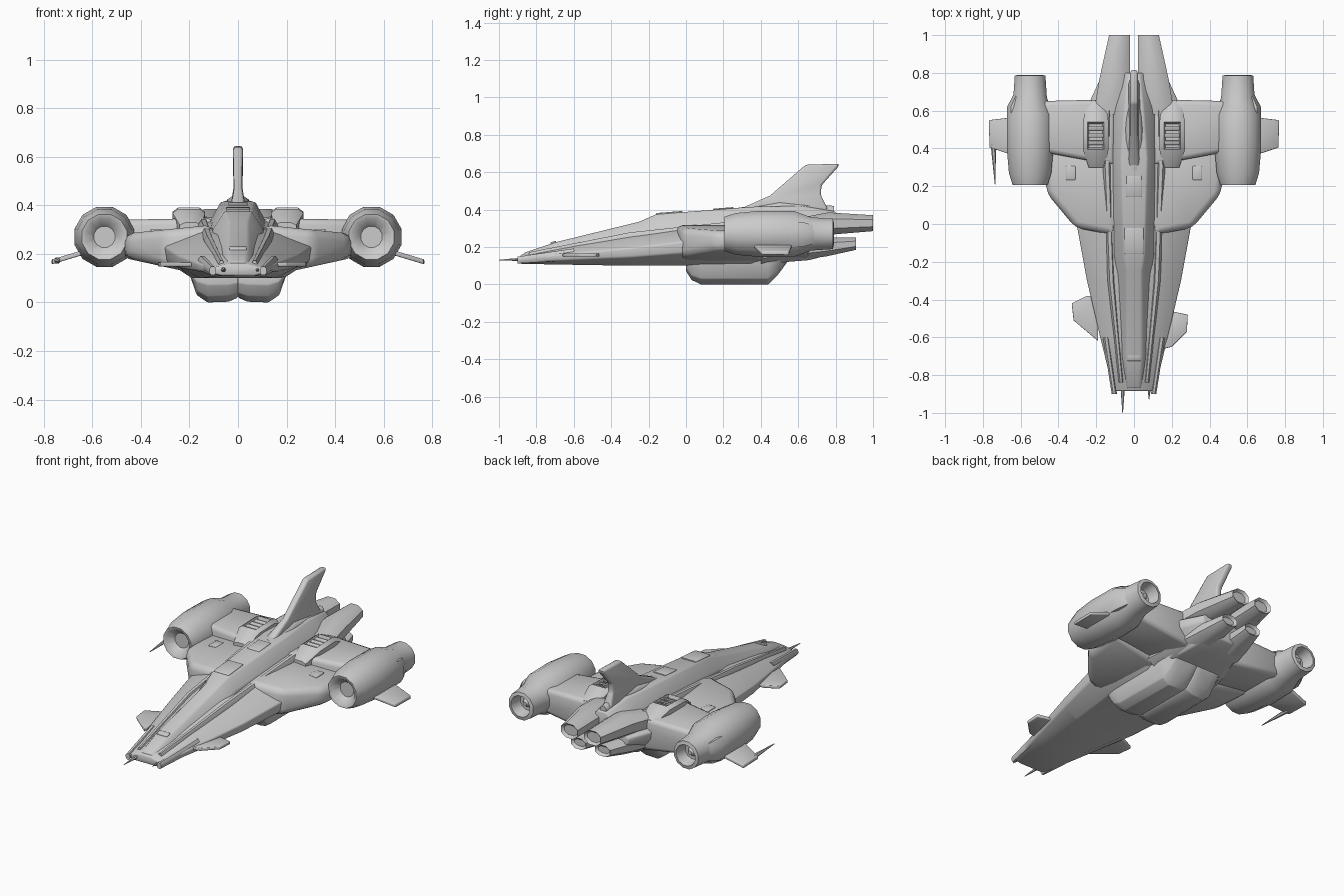
import bpy, bmesh, math
from mathutils import Vector

cube = bpy.data.objects.get("Cube")
if cube:
    bpy.data.objects.remove(cube, do_unlink=True)

GREY = (0.6, 0.6, 0.6, 1)
hull_grey = bpy.data.materials.new("hull grey")
hull_grey.use_nodes = True
hull_grey.diffuse_color = GREY
hull_grey.node_tree.nodes["Principled BSDF"].inputs["Base Color"].default_value = GREY


def finish(name, bm, mirror=False, bevel=0.0):
    """Turn a bmesh into a shaded object, optionally bevelled and mirrored."""
    bmesh.ops.recalc_face_normals(bm, faces=bm.faces)
    if bevel:
        sharp = [e for e in bm.edges if len(e.link_faces) == 2 and e.calc_face_angle() > 0.5]
        bmesh.ops.bevel(bm, geom=sharp, offset=bevel, segments=2, profile=0.5,
                        affect='EDGES', clamp_overlap=True)
    mesh = bpy.data.meshes.new(name)
    bm.to_mesh(mesh)
    bm.free()
    mesh.materials.append(hull_grey)
    obj = bpy.data.objects.new(name, mesh)
    bpy.context.collection.objects.link(obj)
    bpy.ops.object.select_all(action='DESELECT')
    obj.select_set(True)
    bpy.context.view_layer.objects.active = obj
    bpy.ops.object.shade_smooth_by_angle(angle=math.radians(48))
    if mirror:
        mod = obj.modifiers.new("Mirror", 'MIRROR')
        mod.use_mirror_merge = False
    return obj


def loft(name, rings, mirror=False, bevel=0.0, recess=None, depth=0.03):
    """Skin closed rings; recess sinks the face turned most toward a direction."""
    bm = bmesh.new()
    rows = [[bm.verts.new(p) for p in ring] for ring in rings]
    n = len(rows[0])
    for a, b in zip(rows, rows[1:]):
        for i in range(n):
            j = (i + 1) % n
            bm.faces.new((a[i], a[j], b[j], b[i]))
    bm.faces.new(rows[0])
    bm.faces.new(rows[-1])
    if recess:
        bmesh.ops.recalc_face_normals(bm, faces=bm.faces)
        way = Vector(recess)
        face = max(bm.faces, key=lambda f: f.normal.dot(way) + f.calc_area())
        bmesh.ops.inset_region(bm, faces=[face], thickness=0.014)
        for v in face.verts:
            v.co -= way * depth
    return finish(name, bm, mirror, bevel)


def sym(y, half):
    """Ring across the centre line from its right half, bottom to top."""
    return [(x, y, z) for x, z in half] + [(-x, y, z) for x, z in reversed(half)]


def octa(y, x0, x1, z0, z1, c=0.28):
    """Chamfered rectangular ring."""
    cx, cz = (x1 - x0) * c, (z1 - z0) * c
    pts = [(x0 + cx, z0), (x1 - cx, z0), (x1, z0 + cz), (x1, z1 - cz),
           (x1 - cx, z1), (x0 + cx, z1), (x0, z1 - cz), (x0, z0 + cz)]
    return [(x, y, z) for x, z in pts]


def slab(name, outline, low, high, mirror=True, bevel=0.0):
    """Plate from an (x, y) outline with heights given by functions of x."""
    return loft(name, [[(x, y, f(x)) for x, y in outline] for f in (low, high)], mirror, bevel)


def box(name, centre, size, mirror=False, bevel=0.004, tilt=0.0):
    x, y, z = centre
    a, b, c = (s / 2 for s in size)
    rise = b * math.tan(tilt)
    return loft(name, [[(x + i * a, y + s * b, z + s * rise + k * c)
                        for i, k in ((-1, -1), (1, -1), (1, 1), (-1, 1))] for s in (-1, 1)],
                mirror, bevel)


def spike(name, base, tip, r):
    bx, by, bz = base
    tx, ty, tz = tip
    steps = [i * math.tau / 6 for i in range(6)]
    return loft(name, [[(x + k * math.cos(a), y, z + k * math.sin(a)) for a in steps]
                       for x, y, z, k in ((bx, by, bz, r), (tx, ty, tz, r * 0.15))])


# Main hull: flat belly, blunt chine, sloping deck
stations = [(-0.885, 0.11, 0.11, 0.13, 0.158), (-0.6, 0.18, 0.105, 0.15, 0.22),
            (-0.3, 0.25, 0.1, 0.17, 0.275), (0, 0.305, 0.1, 0.2, 0.31),
            (0.35, 0.3, 0.105, 0.22, 0.34), (0.66, 0.23, 0.13, 0.25, 0.345),
            (0.79, 0.17, 0.165, 0.25, 0.33)]
loft("main_hull", [sym(y, [(w * 0.62, b), (w * 0.97, e - 0.03 * w / 0.3), (w, e + 0.03 * w / 0.3),
                           (w * 0.6, e * 0.25 + t * 0.75), (w * 0.35, t)])
                   for y, w, b, e, t in stations], bevel=0.008)

# Raised spine and cockpit
spine = [(-0.87, 0.05, 0.03, 0.13, 0.168), (-0.7, 0.065, 0.04, 0.17, 0.225),
         (-0.25, 0.095, 0.04, 0.22, 0.335), (-0.16, 0.105, 0.055, 0.24, 0.375),
         (0.35, 0.115, 0.07, 0.27, 0.415), (0.62, 0.11, 0.05, 0.27, 0.42),
         (0.8, 0.09, 0.03, 0.27, 0.39)]
loft("spine", [sym(y, [(a, b), (a, b + (t - b) * 0.45), (c, t)]) for y, a, c, b, t in spine],
     bevel=0.01)

# Low deck ridge beside the spine and a nose prong on each chine
loft("deck_ridge", [octa(-0.84, 0.055, 0.08, 0.12, 0.172), octa(-0.3, 0.1, 0.14, 0.2, 0.278),
                    octa(0.3, 0.12, 0.165, 0.25, 0.342), octa(0.6, 0.12, 0.16, 0.27, 0.355)], True)
loft("nose_prong", [octa(-0.9, 0.09, 0.118, 0.112, 0.148), octa(-0.6, 0.13, 0.165, 0.13, 0.192)], True)

# Spine hatches and nose plate
box("rear_hatch", (0, 0.2, 0.402), (0.08, 0.11, 0.014), tilt=0.08)
box("canopy_panel", (0, -0.09, 0.38), (0.1, 0.14, 0.014), tilt=0.08)
box("nose_hatch", (0, -0.71, 0.22), (0.07, 0.03, 0.018), tilt=0.25)

# Tail fin
fin_side = [(0.28, 0.4), (0.45, 0.475), (0.64, 0.64), (0.82, 0.645), (0.81, 0.625),
            (0.725, 0.53), (0.72, 0.48), (0.76, 0.4)]
loft("tail_fin", [[(s * (0.03 if z < 0.45 else 0.02), y, z) for y, z in fin_side]
                  for s in (-1, 1)], bevel=0.012)
loft("fin_fairing", [octa(0.28, -0.03, 0.03, 0.37, 0.41), octa(0.5, -0.045, 0.045, 0.38, 0.44),
                     octa(0.79, -0.02, 0.02, 0.36, 0.42)])

# Wings: low front section and raised rear section
slab("front_wing", [(0.1, -0.06), (0.31, -0.02), (0.46, 0.16), (0.49, 0.42), (0.1, 0.42)],
     lambda x: 0.08 + 0.22 * x, lambda x: 0.33 - 0.1 * x, bevel=0.035)
slab("rear_wing", [(0.1, 0.31), (0.48, 0.38), (0.52, 0.65), (0.1, 0.66)],
     lambda x: 0.12 + 0.15 * x, lambda x: 0.35 - 0.02 * x, bevel=0.025)
box("wing_hatch", (0.335, 0.27, 0.295), (0.05, 0.075, 0.014), True)

# Vent humps with sunken slats
loft("vent_hump", [octa(0.3, 0.15, 0.24, 0.29, 0.33), octa(0.395, 0.135, 0.27, 0.29, 0.385, 0.17),
                   octa(0.54, 0.135, 0.27, 0.29, 0.39, 0.17), octa(0.65, 0.15, 0.25, 0.29, 0.34)],
     True, recess=(0, 0, 1), depth=0.03)
for i in range(3):
    box(f"vent_slat_{i + 1}", (0.2, 0.43 + i * 0.038, 0.372), (0.085, 0.022, 0.012), True, 0.002, 0.3)

# Engine nacelles, turned around the y axis
profile = [(0.012, 0.25), (0.045, 0.25), (0.08, 0.21), (0.096, 0.207), (0.116, 0.27),
           (0.128, 0.4), (0.126, 0.58), (0.092, 0.67), (0.084, 0.785), (0.064, 0.79),
           (0.05, 0.72), (0.03, 0.72), (0.012, 0.75)]
turn = [(i + 0.5) * math.tau / 12 for i in range(12)]
loft("engine_nacelle", [[(0.55 + r * math.cos(a), y, 0.27 + r * math.sin(a)) for a in turn]
                        for r, y in profile], True)
loft("nacelle_pod", [octa(0.33, 0.6, 0.65, 0.22, 0.31), octa(0.42, 0.6, 0.672, 0.2, 0.335),
                     octa(0.62, 0.6, 0.672, 0.2, 0.335), octa(0.7, 0.58, 0.63, 0.22, 0.31)], True)

# Drooping winglets, with one long spike
droop = 0.3
slab("winglet", [(0.6, 0.35), (0.765, 0.405), (0.768, 0.55), (0.6, 0.57)],
     lambda x: 0.387 - droop * x, lambda x: 0.407 - droop * x, bevel=0.005)
spike("winglet_spike", (-0.745, 0.42, 0.172), (-0.735, 0.21, 0.167), 0.014)

# Tail booms with shallow exhausts
loft("upper_boom", [octa(0.58, 0.02, 0.215, 0.26, 0.35, 0.2), octa(0.76, 0.02, 0.185, 0.265, 0.385),
                    octa(1.0, 0.022, 0.132, 0.285, 0.37)], True, recess=(0, 1, 0), depth=0.015)
loft("lower_boom", [octa(0.4, 0.015, 0.24, 0.1, 0.24), octa(0.75, 0.02, 0.17, 0.15, 0.25),
                    octa(0.91, 0.03, 0.13, 0.185, 0.25)], True, recess=(0, 1, 0), depth=0.015)

# Twin belly pod with sunken front intakes
pod = [(0, 0.13), (0.205, 0.13), (0.17, 0.03), (0.125, 0), (0.04, 0.003), (0, 0.02)]
loft("belly_pod", [[(x * w, y, 0.13 - (0.13 - z) * k) for x, z in pod]
                   for y, k, w in ((0, 0.45, 1), (0.03, 0.82, 1), (0.08, 1, 1), (0.44, 1, 0.97),
                                   (0.49, 0.62, 0.92), (0.54, 0.1, 0.85))], True, bevel=0.008)

# Uneven nose canards and probes
slab("right_canard", [(-0.19, -0.62), (-0.32, -0.51), (-0.33, -0.42), (-0.25, -0.38), (-0.19, -0.38)],
     lambda x: 0.148, lambda x: 0.166, False, 0.004)
slab("left_canard", [(0.16, -0.66), (0.2, -0.65), (0.28, -0.57), (0.285, -0.48), (0.19, -0.46)],
     lambda x: 0.148, lambda x: 0.166, False, 0.004)
spike("right_probe", (-0.06, -0.86, 0.135), (-0.06, -1.0, 0.13), 0.012)
spike("left_probe", (0.08, -0.86, 0.135), (0.08, -0.93, 0.13), 0.01)
